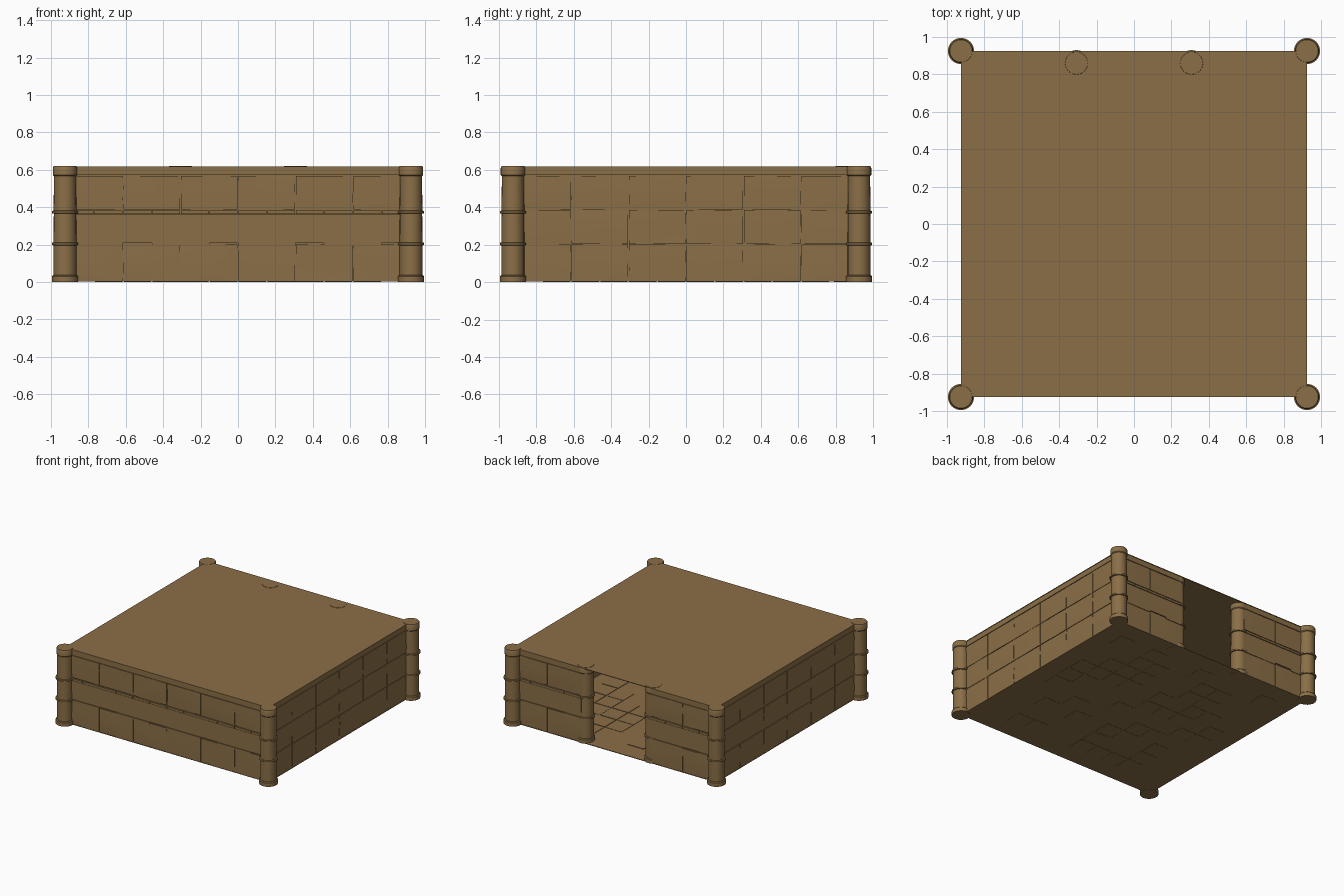
import bpy, bmesh, math, random
from mathutils import Matrix, Vector

if "Cube" in bpy.data.objects:
    bpy.data.objects.remove(bpy.data.objects["Cube"])

random.seed(4)
W = 0.922          # distance from centre to the wall face
TOP = 0.617        # underside height of the roof sheet
STEP = W / 3       # width of one wall stone

stone = bpy.data.materials.new("brown stone")
stone.diffuse_color = (0.258, 0.159, 0.063, 1)
stone.use_nodes = True
stone.node_tree.nodes["Principled BSDF"].inputs["Base Color"].default_value = stone.diffuse_color


def finish(name, bm, angle=None):
    me = bpy.data.meshes.new(name)
    bmesh.ops.recalc_face_normals(bm, faces=bm.faces[:])
    bm.to_mesh(me)
    bm.free()
    me.materials.append(stone)
    ob = bpy.data.objects.new(name, me)
    bpy.context.collection.objects.link(ob)
    if angle:
        bpy.ops.object.select_all(action='DESELECT')
        ob.select_set(True)
        bpy.context.view_layer.objects.active = ob
        bpy.ops.object.shade_smooth_by_angle(angle=math.radians(angle))
    return ob


def box(bm, lo, hi, turn=Matrix(), cuts=0, rough=0.0):
    """Box between two corners; rough makes its outer (-y) side uneven."""
    lo, hi = Vector(lo), Vector(hi)
    part = bmesh.new()
    bmesh.ops.create_cube(part, size=1)
    if cuts:
        bmesh.ops.subdivide_edges(part, edges=part.edges[:], cuts=cuts, use_grid_fill=True)
    for v in part.verts:
        outer = v.co.y < -0.49
        inside = abs(v.co.x) < 0.45 and abs(v.co.z) < 0.45
        v.co = Vector([(lo[i] + hi[i]) / 2 + v.co[i] * (hi[i] - lo[i]) for i in range(3)])
        if outer and rough:
            v.co.y += random.uniform(-rough, rough) - (rough if inside else 0)
        v.co = turn @ v.co
    # join the finished box to the main part
    tmp = bpy.data.meshes.new("tmp")
    part.to_mesh(tmp)
    part.free()
    bm.from_mesh(tmp)
    bpy.data.meshes.remove(tmp)


def wall(name, degrees, spans, banded):
    """Three courses of stones over a thin core, with a plain top band."""
    turn = Matrix.Rotation(math.radians(degrees), 4, 'Z')
    bm = bmesh.new()
    rows = [(0.003, 0.2), (0.204, 0.385), (0.389, 0.568)]
    for a, b in spans:
        box(bm, (a, -W + 0.008, 0.003), (b, -W + 0.05, TOP), turn)
        box(bm, (a, -W - 0.001, 0.572), (b, -W + 0.02, TOP), turn)
        for r, (z0, z1) in enumerate(rows):
            if banded and r == 1:
                # long smooth middle beam with broken ledge strips
                box(bm, (a, -W - 0.001, 0.21), (b, -W + 0.02, 0.362), turn)
                n = round((b - a) / (STEP / 2))
                w = (b - a) / n
                for i in range(n):
                    u = a + i * w
                    box(bm, (u + 0.002, -W - 0.004, 0.365), (u + w - 0.002, -W + 0.02, 0.382), turn)
                    if i % 3 != 2:
                        box(bm, (u, -W - 0.004, 0.194), (u + w, -W + 0.02, 0.208), turn)
                continue
            for i in range(round((b - a) / STEP)):
                u = a + i * STEP
                box(bm, (u + 0.002, -W, z0), (u + STEP - 0.002, -W + 0.04, z1),
                    turn, cuts=2, rough=0.002)
    finish(name, bm, 40)


wall("front_wall", 0, [(-W, W)], True)
wall("right_wall", 90, [(-W, W)], False)
wall("left_wall", -90, [(-W, W)], False)
wall("back_wall", 180, [(-W, -STEP), (STEP, W)], True)   # doorway in the middle

# roof and floor sheets
bm = bmesh.new()
box(bm, (-0.926, -0.926, TOP - 0.003), (0.926, 0.926, TOP + 0.002))
finish("roof", bm)
bm = bmesh.new()
box(bm, (-0.924, -0.924, 0.002), (0.924, 0.924, 0.007))
finish("floor", bm)

# uneven paving stones showing slightly above and below the floor
bm = bmesh.new()
size = W / 6
for i in range(-5, 5):
    for j in range(-5, 5):
        if random.random() < 0.4:
            x, y = i * size, j * size
            box(bm, (x + 0.004, y + 0.004, 0.0005),
                (x + size - 0.004, y + size - 0.004, random.uniform(0.008, 0.012)))
finish("paving_stones", bm)

# lathed pillars: foot, two rings, head
PROFILE = [(0, 0), (0.07, 0), (0.07, 0.03), (0.065, 0.036), (0.061, 0.037), (0.061, 0.196),
           (0.07, 0.198), (0.07, 0.210), (0.061, 0.212), (0.06, 0.366), (0.07, 0.368),
           (0.07, 0.380), (0.061, 0.382), (0.059, 0.566), (0.065, 0.572), (0.065, 0.610),
           (0.060, 0.621), (0, 0.621)]


def pillar(name, x, y):
    bm = bmesh.new()
    verts = [bm.verts.new((r, 0, z)) for r, z in PROFILE]
    edges = [bm.edges.new(p) for p in zip(verts, verts[1:])]
    bmesh.ops.spin(bm, geom=verts + edges, cent=(0, 0, 0), axis=(0, 0, 1),
                   angle=math.tau, steps=24)
    bmesh.ops.remove_doubles(bm, verts=bm.verts[:], dist=0.0005)
    finish(name, bm, 35).location = (x, y, 0)


for sx, side in ((-1, "left"), (1, "right")):
    pillar("front_%s_pillar" % side, sx * 0.925, -0.925)
    pillar("back_%s_pillar" % side, sx * 0.925, 0.925)
    pillar("%s_door_pillar" % side, sx * 0.308, 0.86)
